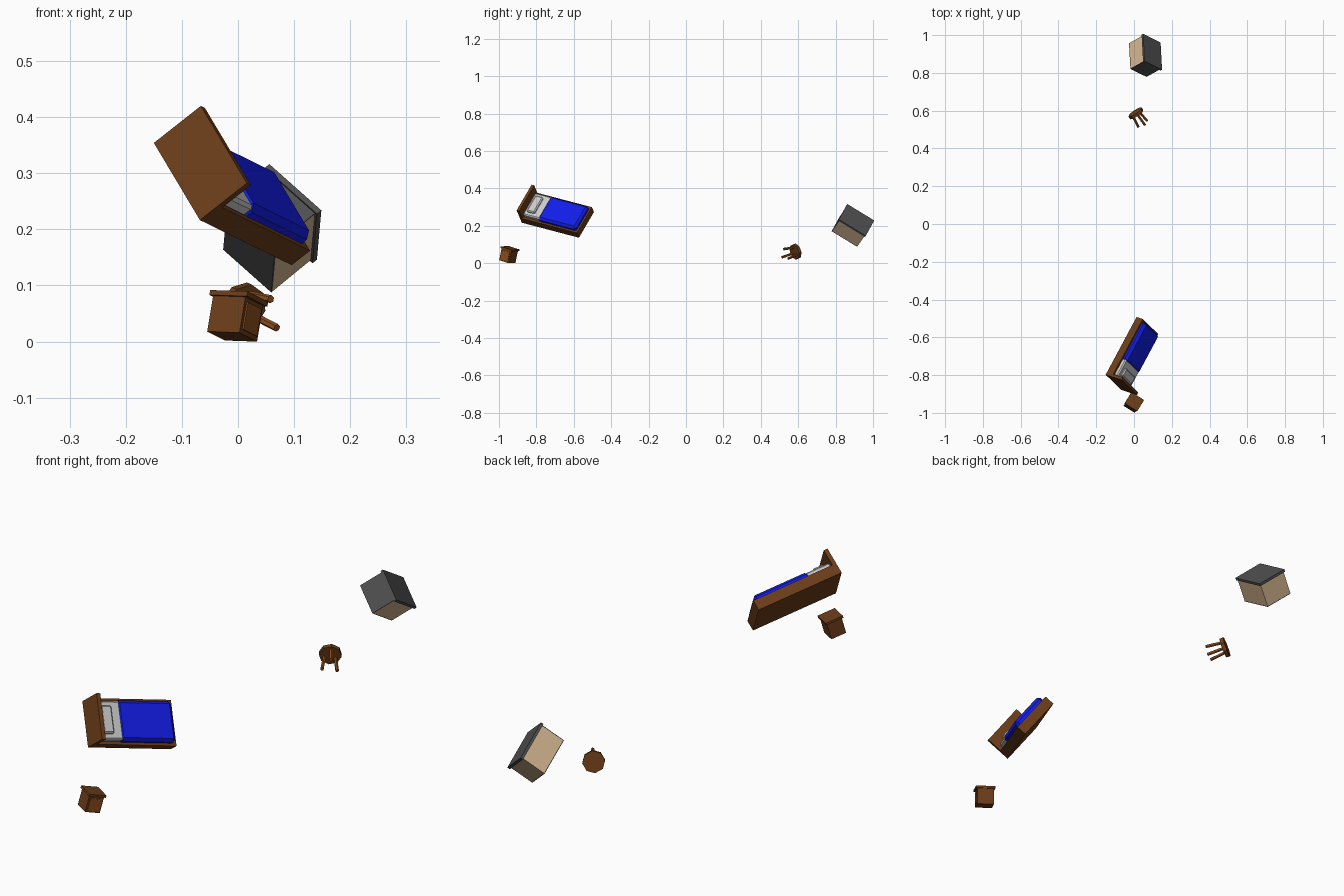
import bpy, bmesh, math
from mathutils import Matrix, Vector

if "Cube" in bpy.data.objects:
    bpy.data.objects.remove(bpy.data.objects["Cube"])


def material(name, r, g, b):
    m = bpy.data.materials.new(name)
    m.diffuse_color = (r, g, b, 1)
    m.use_nodes = True
    m.node_tree.nodes["Principled BSDF"].inputs["Base Color"].default_value = m.diffuse_color
    return m


WOOD = material("dark_wood", 0.15, 0.047, 0.01)
LIGHT_WOOD = material("light_wood", 0.27, 0.08, 0.012)
BLUE = material("blue_cloth", 0.006, 0.012, 0.8)
WHITE = material("white_cloth", 0.7, 0.7, 0.7)
TAN = material("tan", 0.645, 0.456, 0.27)
CHARCOAL = material("charcoal", 0.08, 0.08, 0.08)


def frame(origin, x, y):
    """Local frame of a tilted piece: origin plus orthonormal axes."""
    x = Vector(x).normalized()
    y = Vector(y)
    y = (y - x * y.dot(x)).normalized()
    m = Matrix((x, y, x.cross(y))).transposed().to_4x4()
    m.translation = Vector(origin)
    return m


def finish(name, bm, fr, mat):
    bmesh.ops.recalc_face_normals(bm, faces=bm.faces)
    me = bpy.data.meshes.new(name)
    bm.to_mesh(me)
    bm.free()
    me.materials.append(mat)
    ob = bpy.data.objects.new(name, me)
    ob.matrix_world = fr
    bpy.context.collection.objects.link(ob)
    return ob


def box(name, fr, lo, hi, mat, bevel=0):
    """Box between two local corners; bevel chamfers everything but the base."""
    lo, hi = Vector(lo), Vector(hi)
    bm = bmesh.new()
    bmesh.ops.create_cube(bm, size=1)
    for v in bm.verts:
        v.co = Vector([(lo[i] + hi[i]) / 2 + v.co[i] * (hi[i] - lo[i]) for i in range(3)])
    if bevel:
        edges = [e for e in bm.edges if max(v.co.z for v in e.verts) > hi.z - 1e-5]
        bmesh.ops.bevel(bm, geom=edges, offset=bevel, segments=1, affect='EDGES')
    return finish(name, bm, fr, mat)


def prism(name, fr, p, q, r1, r2, sides, mat):
    """Flat-sided tapered cylinder between two local points."""
    p, q = Vector(p), Vector(q)
    bm = bmesh.new()
    bmesh.ops.create_cone(bm, cap_ends=True, segments=sides, radius1=r1, radius2=r2,
                          depth=(q - p).length)
    rot = (q - p).to_track_quat('Z', 'Y').to_matrix().to_4x4()
    bmesh.ops.transform(bm, matrix=Matrix.Translation((p + q) / 2) @ rot, verts=bm.verts)
    return finish(name, bm, fr, mat)


# Bed: x = width, y = headboard to foot, z = up
bed = frame((-0.15, -0.798, 0.354), (0.458, -0.447, -0.768), (0.46, 0.859, -0.226))
W, L = 0.179, 0.356
box("headboard", bed, (0, 0, 0), (W, 0.016, 0.11), WOOD)
box("bed_base", bed, (0.01, 0.016, 0), (W - 0.01, L - 0.01, 0.035), WOOD)
box("left_rail", bed, (0, 0.016, 0), (0.012, L, 0.043), WOOD)
box("right_rail", bed, (W - 0.012, 0.016, 0), (W, L, 0.043), WOOD)
box("foot_rail", bed, (0.012, L - 0.012, 0), (W - 0.012, L, 0.043), WOOD)
box("mattress", bed, (0.014, 0.016, 0.03), (W - 0.014, L - 0.03, 0.063), WHITE, 0.006)
box("blanket", bed, (0.01, 0.108, 0.032), (W - 0.01, L - 0.01, 0.067), BLUE, 0.012)
box("pillow", bed, (0.035, 0.032, 0.06), (W - 0.035, 0.08, 0.075), WHITE, 0.006)

# Nightstand: x = towards drawer face, y = sideways, z = up
stand = frame((-0.055, -0.963, 0.018), (0.848, -0.531, -0.03), (0.5, 0.82, -0.258))
box("nightstand_body", stand, (0, 0, 0), (0.068, 0.062, 0.066), WOOD)
box("nightstand_top", stand, (-0.005, -0.005, 0.066), (0.074, 0.067, 0.075), WOOD)
box("drawer_front", stand, (0.068, 0.007, 0.008), (0.071, 0.055, 0.058), LIGHT_WOOD)

# Stool: octagonal seat with three splayed legs
stool = frame((0.01, 0.586, 0.062), (0.22, -0.116, 0.868), (0.723, 0.532, -0.112))
prism("stool_seat", stool, (0, 0, -0.008), (0, 0, 0.008), 0.043, 0.043, 8, WOOD)
for i in range(3):
    a = i * math.tau / 3
    c, s = math.cos(a), math.sin(a)
    prism(f"stool_leg_{i + 1}", stool, (0.024 * c, 0.024 * s, -0.006),
          (0.033 * c, 0.033 * s, -0.074), 0.007, 0.007, 6, LIGHT_WOOD)

# Cabinet: x = width, y = front to back, z = up to the lid
cab = frame((-0.021, 0.82, 0.25), (0.09, -0.044, -0.08), (-0.003, 0.138, -0.09))
CW, CD, CH = 0.128, 0.165, 0.11
box("cabinet_body", cab, (0.003, 0.005, 0.003), (CW - 0.003, CD - 0.003, CH - 0.011), TAN)
box("cabinet_front", cab, (0.003, 0.002, 0.003), (CW - 0.003, 0.005, CH - 0.011), CHARCOAL)
box("cabinet_base", cab, (0.003, 0.002, 0), (CW - 0.003, CD - 0.003, 0.003), CHARCOAL)
box("cabinet_lid", cab, (-0.002, -0.002, CH - 0.011), (CW + 0.002, CD + 0.002, CH), CHARCOAL)
